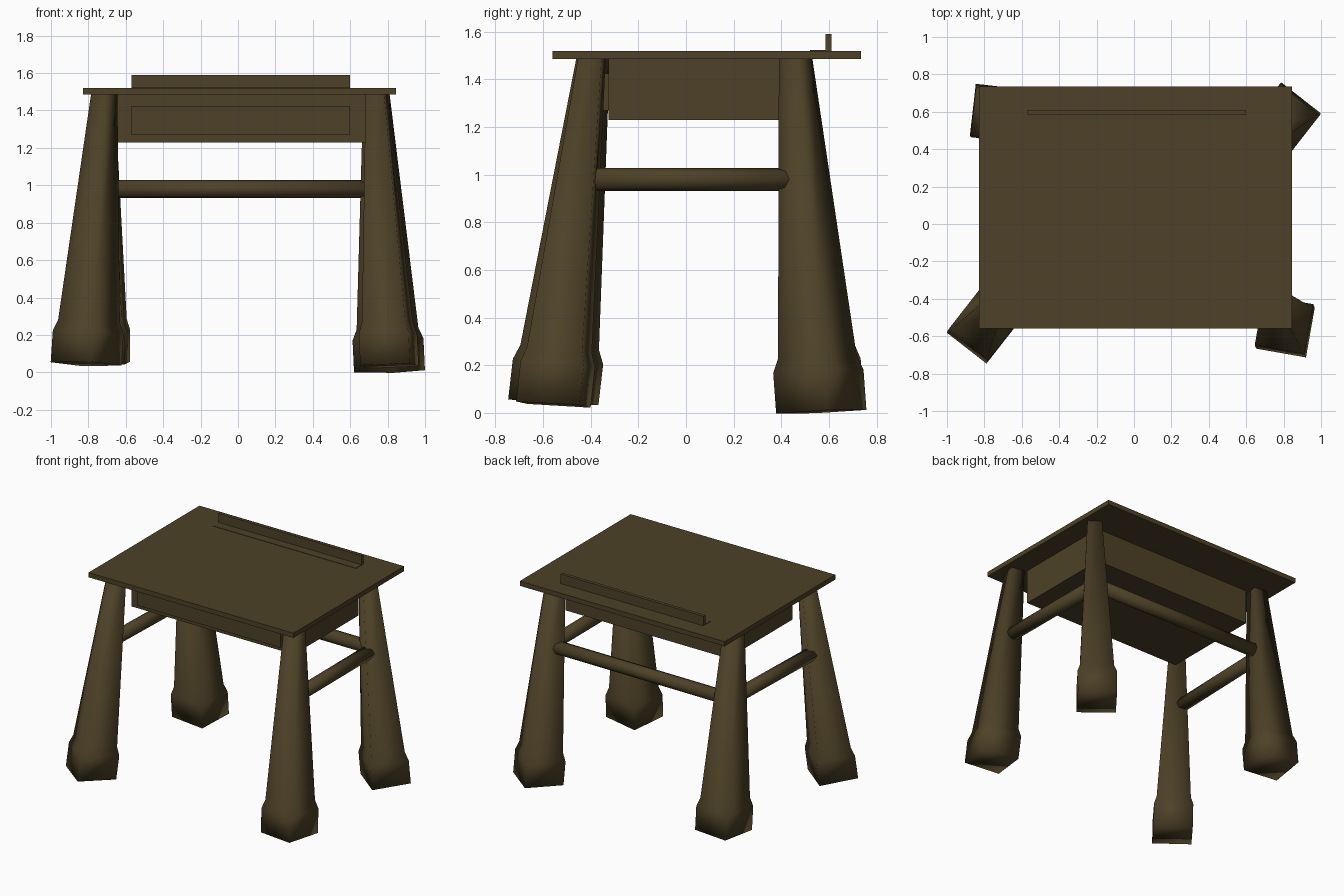
import bpy, bmesh
from math import radians, cos, sin
from mathutils import Matrix, Vector

cube = bpy.data.objects.get("Cube")
if cube:
    bpy.data.objects.remove(cube, do_unlink=True)

# Single wood colour
wood = bpy.data.materials.new("dark_brown_wood")
wood.use_nodes = True
colour = (0.075, 0.053, 0.020, 1)
wood.diffuse_color = colour
bsdf = next(n for n in wood.node_tree.nodes if n.type == 'BSDF_PRINCIPLED')
bsdf.inputs["Base Color"].default_value = colour
bsdf.inputs["Roughness"].default_value = 0.8


def finish(name, bm, smooth=False):
    bmesh.ops.recalc_face_normals(bm, faces=bm.faces)
    for f in bm.faces:
        f.smooth = smooth
    mesh = bpy.data.meshes.new(name)
    bm.to_mesh(mesh)
    bm.free()
    mesh.materials.append(wood)
    obj = bpy.data.objects.new(name, mesh)
    bpy.context.collection.objects.link(obj)
    return obj


def box(name, x, y, z):
    bm = bmesh.new()
    size = [b - a for a, b in (x, y, z)]
    mid = [(a + b) / 2 for a, b in (x, y, z)]
    bmesh.ops.create_cube(bm, size=1, matrix=Matrix.Translation(mid) @ Matrix.Diagonal((*size, 1)))
    return finish(name, bm)


def leg(name, foot, top, yaw):
    """Tapered square leg with a wider foot, leaning from foot to top."""
    foot, top = Vector(foot), Vector(top)
    lean = foot - top
    bm = bmesh.new()
    rings = []
    for height, side in ((0, 0.27), (0.17, 0.27), (0.23, 0.235), (top.z - foot.z, 0.10)):
        c = foot.lerp(top, height / (top.z - foot.z))
        ring = []
        for sx, sy in ((-1, -1), (1, -1), (1, 1), (-1, 1)):
            off = Matrix.Rotation(radians(yaw), 3, 'Z') @ Vector((sx, sy, 0)) * side / 2
            if height < 0.3:
                off.z = 0.4 * (off.x * lean.x + off.y * lean.y)
            ring.append(bm.verts.new(c + off))
        if rings:
            for i in range(4):
                j = (i + 1) % 4
                bm.faces.new((rings[-1][i], rings[-1][j], ring[j], ring[i]))
        rings.append(ring)
    bm.faces.new(rings[0][::-1])
    bm.faces.new(rings[-1])
    return finish(name, bm, True)


def rail(name, start, end, radius=0.048):
    start, end = Vector(start), Vector(end)
    axis = end - start
    bm = bmesh.new()
    turn = axis.to_track_quat('Z', 'Y').to_matrix().to_4x4()
    bmesh.ops.create_cone(bm, cap_ends=True, segments=8, radius1=radius, radius2=radius,
                          depth=axis.length,
                          matrix=Matrix.Translation((start + end) / 2) @ turn)
    return finish(name, bm, True)


# Desk top, back lip and shallow tray
box("desk_top", (-0.83, 0.845), (-0.56, 0.735), (1.485, 1.52))
box("back_lip", (-0.57, 0.60), (0.585, 0.61), (1.51, 1.59))
box("pen_tray", (-0.57, 0.60), (0.52, 0.59), (1.518, 1.523))

# Drawer case and drawer front
box("drawer_case", (-0.645, 0.685), (-0.325, 0.43), (1.23, 1.49))
box("drawer_front", (-0.57, 0.60), (-0.36, -0.32), (1.27, 1.425))

# Four splayed legs, each turned differently
leg("front_right_leg", (-0.812, -0.557, 0.045), (-0.715, -0.39, 1.49), -38)
leg("front_left_leg", (0.81, -0.557, 0.035), (0.74, -0.395, 1.49), -10)
leg("back_right_leg", (-0.727, 0.60, 0.05), (-0.715, 0.46, 1.49), -6.5)
leg("back_left_leg", (0.81, 0.568, 0.005), (0.74, 0.46, 1.49), -38)

# Stretcher rails on both sides and the back
rail("left_rail", (0.768, -0.45, 0.98), (0.765, 0.49, 0.98))
rail("right_rail", (-0.755, -0.45, 0.98), (-0.725, 0.50, 0.98))
rail("back_rail", (-0.72, 0.51, 0.98), (0.765, 0.50, 0.98))
